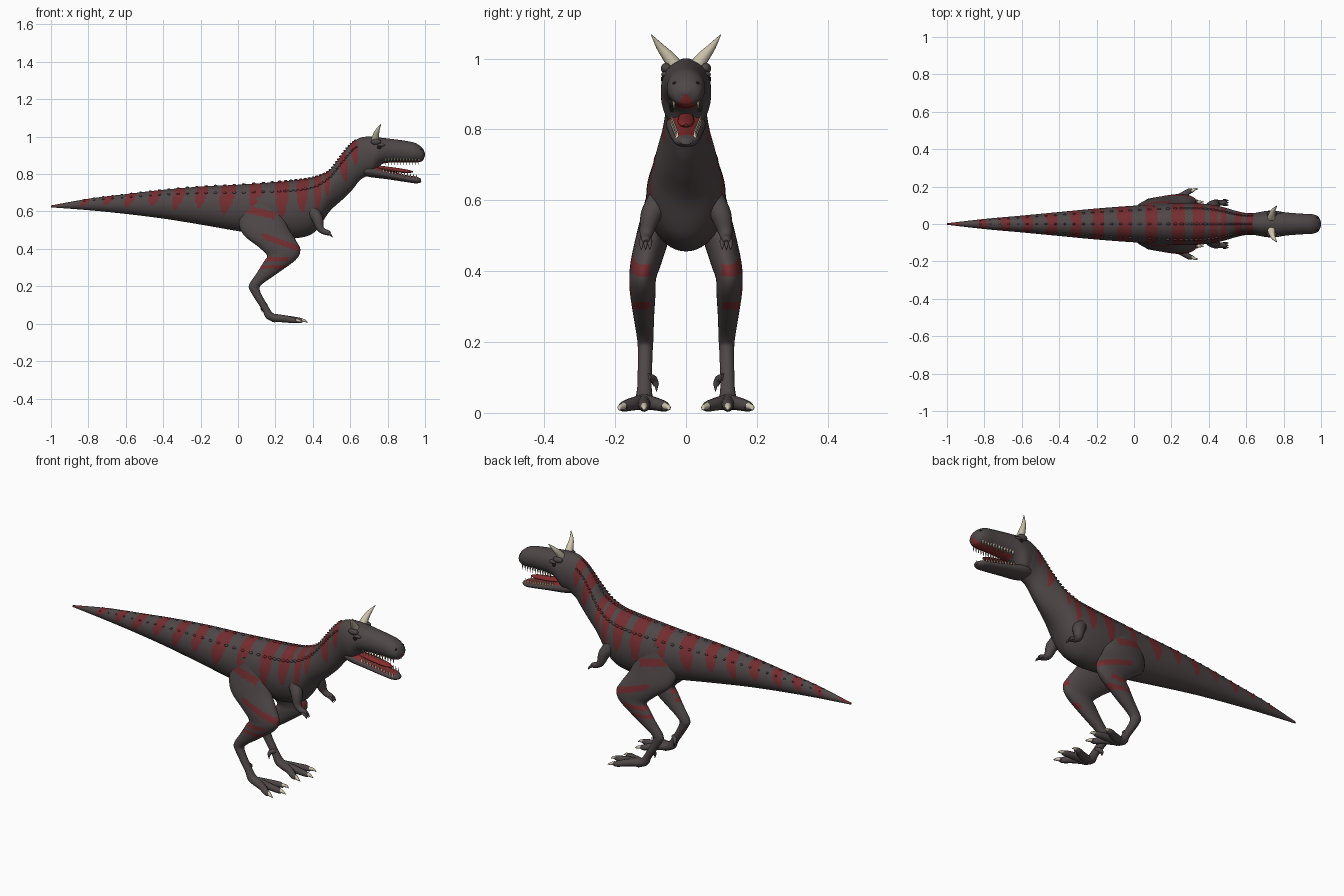
import bpy, bmesh, math
from mathutils import Vector, Matrix

if "Cube" in bpy.data.objects:
    bpy.data.objects.remove(bpy.data.objects["Cube"])


def material(name, color):
    mat = bpy.data.materials.new(name)
    mat.use_nodes = True
    mat.diffuse_color = (*color, 1)
    mat.node_tree.nodes["Principled BSDF"].inputs["Base Color"].default_value = (*color, 1)
    return mat


SKIN = material("dark hide", (.078, .062, .064))
RED = material("red stripe", (.17, .026, .029))
BONE = material("bone", (.62, .56, .42))
MOUTH = material("mouth red", (.24, .025, .025))
EYE = material("eye black", (.01, .008, .008))


def finish(name, bm, mats, mirrored):
    """Turn a bmesh into a smooth object, mirrored across the body if asked."""
    bmesh.ops.recalc_face_normals(bm, faces=bm.faces)
    mesh = bpy.data.meshes.new(name)
    bm.to_mesh(mesh)
    bm.free()
    for mat in mats:
        mesh.materials.append(mat)
    obj = bpy.data.objects.new(name, mesh)
    bpy.context.collection.objects.link(obj)
    bpy.ops.object.select_all(action="DESELECT")
    obj.select_set(True)
    bpy.context.view_layer.objects.active = obj
    bpy.ops.object.shade_smooth_by_angle(angle=math.radians(60))
    if mirrored:
        mirror = obj.modifiers.new("Mirror", "MIRROR")
        mirror.use_axis = (False, True, False)
        mirror.use_mirror_merge = False
    return obj


def spline(rows, steps):
    """Smooth curve through rows of numbers."""
    rows = [Vector(r) for r in rows]
    out = []
    for i in range(len(rows) - 1):
        a, b, c, d = rows[max(i - 1, 0)], rows[i], rows[i + 1], rows[min(i + 2, len(rows) - 1)]
        for k in range(steps):
            t = k / steps
            out.append(b + (c - a) * (t / 2) + (a * 2 - b * 5 + c * 4 - d) * (t * t / 2)
                       + (b * 3 - a - c * 3 + d) * (t ** 3 / 2))
    return out + [rows[-1]]


def skin_rings(name, rings, sides, mats, rule=None, mirrored=False):
    """Skin elliptical rings (centre, half axis, half axis) into a closed form."""
    bm = bmesh.new()
    loops = []
    for c, u, v in rings:
        angles = [math.tau * k / sides for k in range(sides)]
        loops.append([bm.verts.new(c + u * math.cos(a) + v * math.sin(a)) for a in angles])
    for i in range(len(loops) - 1):
        for k in range(sides):
            j = (k + 1) % sides
            f = bm.faces.new((loops[i][k], loops[i][j], loops[i + 1][j], loops[i + 1][k]))
            if rule:
                depth = (1 - math.cos(math.tau * (k + .5) / sides)) / 2
                f.material_index = rule(i, depth, f.calc_center_median())
    bm.faces.new(loops[0])
    bm.faces.new(loops[-1])
    return finish(name, bm, mats, mirrored)


def edge_ring(r):
    """Ring from two opposite silhouette points, a side offset and a half width."""
    x1, z1, x2, z2, y, w = r
    a, b = Vector((x1, y, z1)), Vector((x2, y, z2))
    return (a + b) / 2, (a - b) / 2, Vector((0, w, 0))


def tube(name, points, mat, mirrored=True, sides=12, steps=5, flat=1):
    """Tapered tube through points (x, y, z, radius)."""
    path = spline(points, steps)
    rings = []
    for i, p in enumerate(path):
        t = (path[min(i + 1, len(path) - 1)] - path[max(i - 1, 0)]).to_3d().normalized()
        u = Vector((0, 1, 0)).cross(t).normalized()
        rings.append((p.to_3d(), u * p[3] * flat, t.cross(u) * p[3]))
    return skin_rings(name, rings, sides, [mat], None, mirrored)


def blobs(name, items, mats, mirrored=True, detail=3):
    """Ellipsoids given as (centre, radii, material index)."""
    bm = bmesh.new()
    for c, s, index in items:
        m = Matrix.Translation(c) @ Matrix.Diagonal((*s, 1))
        made = bmesh.ops.create_icosphere(bm, subdivisions=detail, radius=1, matrix=m)
        for f in {f for v in made["verts"] for f in v.link_faces}:
            f.material_index = index
    return finish(name, bm, mats, mirrored)


# Body, tail, neck and upper skull: top x z, bottom x z, half width
body_rows = [
    (-1, .632, -1, .622, .004), (-.8, .668, -.8, .607, .027), (-.6, .693, -.6, .587, .045),
    (-.4, .716, -.4, .562, .064), (-.2, .733, -.2, .53, .083), (0, .743, 0, .495, .098),
    (.2, .757, .19, .465, .11), (.32, .768, .31, .457, .112), (.41, .783, .41, .49, .104),
    (.485, .815, .49, .6, .087), (.53, .87, .56, .665, .07), (.575, .93, .61, .715, .06),
    (.62, .975, .65, .765, .058), (.665, .997, .69, .79, .065), (.72, 1, .72, .8, .071),
    (.76, .995, .765, .85, .069), (.82, .988, .82, .862, .061), (.9, .977, .9, .862, .055),
    (.95, .965, .95, .862, .053), (.985, .94, .985, .87, .04), (1, .912, 1, .898, .01)]
body_path = spline([(a, b, c, d, 0, w) for a, b, c, d, w in body_rows], 20)
body_rings = [edge_ring(r) for r in body_path]

# Stripe centre along the back and half width
stripes = [(-.97, .035), (-.81, .02), (-.69, .024), (-.57, .025), (-.44, .026), (-.31, .026),
           (-.19, .027), (-.05, .036), (.085, .03), (.235, .034), (.345, .029),
           (.425, .018), (.475, .014), (.555, .017), (.615, .016)]


def body_color(i, depth, p):
    x = body_path[i][0]
    if x > .775 and depth > .93:
        return 2
    for n, (c, half) in enumerate(stripes):
        reach = .68 if n % 2 else .58
        slant = .05 * depth if c < 0 else 0
        if depth < reach and abs(x - c + slant) < half * (1 - (depth / reach) ** 3) + .003:
            return 1
    return 0


skin_rings("body", body_rings, 48, [SKIN, RED, MOUTH], body_color)

# Rows of small bumps along the back
bumps = []
for i in range(18, 245, 5):
    c, u, v = body_rings[i]
    for a in (-.85, 0, .85):
        size = .003 + .05 * v.length
        at = c + u * math.cos(a) + v * math.sin(a)
        bumps.append((at, (size * 1.3, size * .8, size * .8),
                      body_color(i, (1 - math.cos(a)) / 2, at)))
blobs("back_bumps", bumps, [SKIN, RED], False, 2)

# Lower jaw, tongue and teeth
jaw_rows = [(.66, .85, .66, .8, 0, .04), (.72, .845, .7, .785, 0, .056),
            (.8, .82, .8, .772, 0, .05), (.9, .795, .9, .757, 0, .041),
            (.95, .787, .955, .75, 0, .034), (.978, .775, .98, .757, 0, .016)]
skin_rings("lower_jaw", [edge_ring(r) for r in spline(jaw_rows, 8)], 32, [SKIN, MOUTH],
           lambda i, depth, p: int(depth < .2 and p.x < .96))
tube("tongue", [(.72, 0, .84, .02), (.82, 0, .825, .024), (.9, 0, .815, .02),
                (.935, 0, .812, .006)], MOUTH, False, flat=.5)
teeth = bmesh.new()


def tooth(x, y, z, height):
    flip = Matrix.Rotation(math.pi if height < 0 else 0, 4, "X")
    bmesh.ops.create_cone(teeth, cap_ends=True, segments=6, radius1=.0055, radius2=0,
                          depth=abs(height), matrix=Matrix.Translation((x, y, z)) @ flip)


for k in range(12):
    x = .79 + k * .016
    tooth(x, .045 - .001 * k, .865, -.036)
    tooth(x - .012, .04 - .0014 * k, .828 - .0035 * k, .028)
finish("teeth", teeth, [BONE], True)

# Horns, brows, eyes and nostrils
tube("horn", [(.733, .026, .972, .022), (.737, .048, 1.003, .018),
              (.746, .074, 1.034, .011), (.765, .098, 1.067, .001)], BONE)
blobs("brow", [((.738, .055, .972), (.028, .016, .016), 0),
               ((.765, .058, .955), (.022, .012, .009), 0)], [SKIN])
blobs("eye", [((.755, .063, .942), (.012, .008, .01), 0)], [EYE])
blobs("nostril", [((.978, .03, .93), (.006, .008, .005), 0)], [EYE])

# Legs: front edge x z, back edge x z, side offset, half width
leg_rows = [(.17, .69, .04, .66, .07, .025), (.23, .62, .005, .55, .076, .042),
            (.265, .52, .03, .475, .094, .047), (.31, .445, .11, .41, .112, .044),
            (.333, .395, .155, .365, .122, .038), (.31, .343, .137, .33, .122, .036),
            (.215, .272, .1, .27, .119, .029), (.128, .21, .06, .208, .115, .023),
            (.118, .175, .068, .17, .115, .021), (.163, .09, .128, .075, .117, .02),
            (.19, .055, .15, .03, .118, .024), (.235, .04, .195, .006, .118, .026)]


def leg_color(i, depth, p):
    if p.y < .1:
        return 0
    hip = .03 < p.x < .2 and abs(p.z - .6 + .25 * (p.x - .1)) < .02
    knee = .13 < p.x and abs(p.z - .445 + .35 * (p.x - .2)) < .016
    shin = p.x < .27 and (abs(p.z - .345) < .012 or abs(p.z - .303) < .01)
    return int(hip or knee or shin)


skin_rings("leg", [edge_ring(r) for r in spline(leg_rows, 14)], 40, [SKIN, RED], leg_color, True)

# Toes with claws
for name, x, y in (("outer", .315, .175), ("middle", .345, .118), ("inner", .315, .061)):
    mid = (.118 + y) / 2
    tube(name + "_toe", [(.185, .118, .032, .022), (.25, mid, .026, .019),
                         (x - .02, y, .018, .015), (x, y, .015, .009)], SKIN)
    out = (y - .118) * .2
    tube(name + "_claw", [(x - .008, y, .019, .01), (x + .012, y + out, .015, .007),
                          (x + .028, y + out, .007, .001)], BONE)
tube("rear_toe", [(.15, .108, .1, .012), (.132, .092, .095, .011), (.128, .084, .078, .008)], SKIN)
tube("rear_claw", [(.128, .084, .082, .007), (.13, .083, .06, .001)], SKIN)

# Small arms with fingers
tube("arm", [(.4, .075, .6, .035), (.425, .098, .56, .03), (.437, .11, .515, .021),
             (.455, .113, .495, .016), (.48, .114, .486, .014), (.492, .113, .48, .009)], SKIN)
for k in range(3):
    y = .102 + .012 * k
    tube("finger", [(.478, y, .486, .007), (.494, y, .476, .006), (.506, y, .46, .001)], SKIN)
